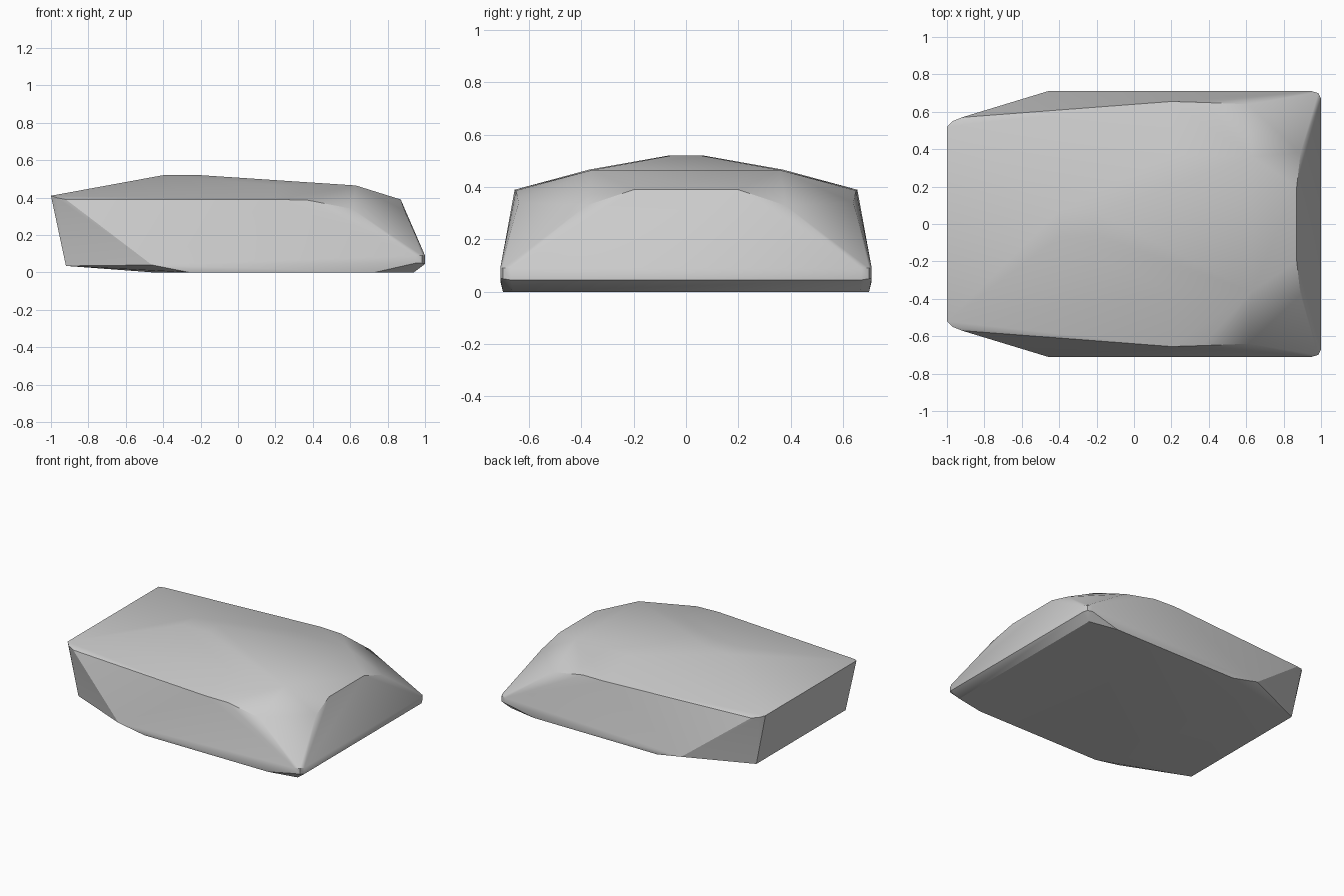
import bpy, bmesh, math

cube = bpy.data.objects.get("Cube")
if cube:
    bpy.data.objects.remove(cube, do_unlink=True)

# Plain grey shell
grey = bpy.data.materials.new("plain grey")
grey.use_nodes = True
colour = (0.6, 0.6, 0.6, 1)
grey.diffuse_color = colour
grey.node_tree.nodes["Principled BSDF"].inputs["Base Color"].default_value = colour

# Half outlines as (x, y, z), mirrored across y
roof = [(-0.4, 0.07, 0.52), (-0.2, 0.06, 0.52), (0.63, 0.36, 0.465),
        (0.63, 0.1, 0.465), (0.2, 0.37, 0.467)]
shoulder = [(-1, 0.52, 0.41), (-0.97, 0.55, 0.4), (-0.92, 0.57, 0.39),
            (0.2, 0.655, 0.39), (0.37, 0.65, 0.387), (0.61, 0.64, 0.34),
            (0.87, 0.2, 0.39), (0.89, 0.38, 0.33)]
rim = [(-0.46, 0.71, 0.04), (0.95, 0.71, 0.05), (0.95, 0.71, 0.09),
       (0.985, 0.7, 0.05), (0.985, 0.7, 0.09), (1, 0.67, 0.045), (1, 0.67, 0.09)]
base = [(-0.92, 0.51, 0.035), (-0.45, 0.5, 0), (-0.26, 0.7, 0),
        (0.73, 0.7, 0), (0.94, 0.66, 0)]

# Convex shell
bm = bmesh.new()
for x, y, z in roof + shoulder + rim + base:
    for side in (-1, 1):
        bm.verts.new((x, side * y, z))
hull = bmesh.ops.convex_hull(bm, input=bm.verts)
spare = {g for g in hull["geom_interior"] + hull["geom_unused"]
         if isinstance(g, bmesh.types.BMVert)}
bmesh.ops.delete(bm, geom=list(spare), context="VERTS")
bmesh.ops.dissolve_limit(bm, angle_limit=math.radians(0.5), verts=bm.verts, edges=bm.edges)
bmesh.ops.recalc_face_normals(bm, faces=bm.faces)

mesh = bpy.data.meshes.new("shell")
bm.to_mesh(mesh)
bm.free()
mesh.materials.append(grey)
shell = bpy.data.objects.new("shell", mesh)
bpy.context.collection.objects.link(shell)

# Smooth gentle curves, keep hard edges
bpy.ops.object.select_all(action="DESELECT")
shell.select_set(True)
bpy.context.view_layer.objects.active = shell
bpy.ops.object.shade_smooth_by_angle(angle=math.radians(30))
